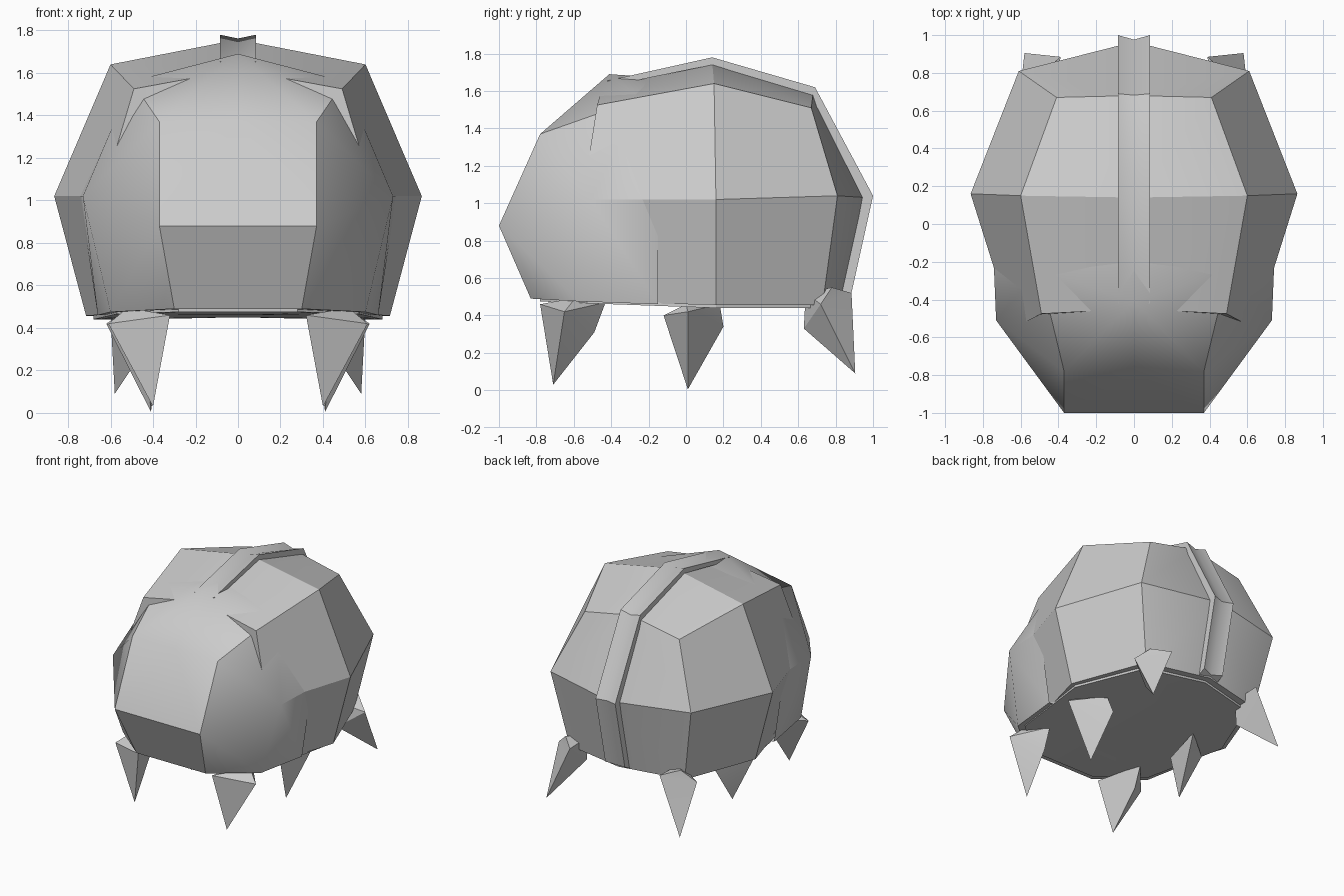
import bpy, bmesh

if "Cube" in bpy.data.objects:
    bpy.data.objects.remove(bpy.data.objects["Cube"])

gray = bpy.data.materials.new("light_gray")
gray.diffuse_color = (0.6, 0.6, 0.6, 1)
gray.use_nodes = True
gray.node_tree.nodes["Principled BSDF"].inputs["Base Color"].default_value = gray.diffuse_color


def build(name, verts, faces, mirror=True, angle=0.5):
    """Make a half (or whole) part, mirror it across x and shade it."""
    me = bpy.data.meshes.new(name)
    me.from_pydata(verts, [], faces)
    bm = bmesh.new()
    bm.from_mesh(me)
    bmesh.ops.recalc_face_normals(bm, faces=bm.faces)
    bm.to_mesh(me)
    bm.free()
    me.materials.append(gray)
    ob = bpy.data.objects.new(name, me)
    bpy.context.collection.objects.link(ob)
    if mirror:
        mod = ob.modifiers.new("mirror", 'MIRROR')
        mod.use_clip = True
        mod.merge_threshold = 0.001
    bpy.ops.object.select_all(action='DESELECT')
    ob.select_set(True)
    bpy.context.view_layer.objects.active = ob
    if mirror:
        bpy.ops.object.modifier_apply(modifier="mirror")
    bpy.ops.object.shade_smooth_by_angle(angle=angle)
    return ob


# shell: columns front, middle, back, each from crown to lower rim
shell = [
    (0, -.45, 1.615), (.49, -.475, 1.525), (.64, -.555, 1.02), (.53, -.5, .47),
    (0, .14, 1.757), (.6, .15, 1.64), (.865, .16, 1.02), (.715, .16, .457),
    (0, .68, 1.595), (.41, .67, 1.51), (.61, .81, 1.04), (.5, .73, .457),
    (0, .965, 1.03), (0, .84, .467), (0, -.5, .47),
]
faces = [(c + r, c + r + 1, c + r + 5, c + r + 4) for c in (0, 4) for r in range(3)]
faces += [(8, 9, 10, 12), (12, 10, 11, 13), (0, 1, 2, 3, 14), (14, 3, 7, 11, 13)]
build("shell", shell, faces)

# head: faceted snout pushed out of the shell
head = [
    (0, -.41, 1.69), (0, -.78, 1.37), (.37, -.78, 1.37), (.37, -1, .88),
    (0, -1, .88), (.3, -.83, .49), (0, -.83, .49), (.73, -.51, 1.02),
    (.6, -.57, .475), (.5, -.24, 1.56), (0, .1, 1.655), (.745, -.15, 1.02),
    (.66, -.15, .46), (0, -.15, .46),
]
build("head", head, [
    (0, 1, 2), (0, 2, 9), (0, 9, 10), (2, 7, 9), (9, 7, 11), (2, 3, 7),
    (3, 8, 7), (3, 5, 8), (1, 4, 3, 2), (4, 6, 5, 3), (7, 8, 12, 11),
    (6, 5, 8, 12, 13)])

# back strip: raised band with a shallow centre groove
path = [(-.42, 1.625, -.42, 1.655), (.14, 1.74, .14, 1.78), (.67, 1.57, .69, 1.62),
        (.94, 1.03, 1.0, 1.04), (.82, .47, .88, .5)]
verts, faces = [], []
for y0, z0, y1, z1 in path:
    verts += [(0, y1 * .6 + y0 * .4, z1 * .55 + z0 * .45), (.085, y1, z1),
              (.085, y0, z0), (0, y0, z0)]
for i in range(0, 16, 4):
    faces += [(i + r, i + r + 1, i + r + 5, i + r + 4) for r in range(3)]
faces += [(0, 1, 2, 3), (16, 17, 18, 19)]
build("back_strip", verts, faces)

# belly plate
rim = [(0, -.78, .475), (.28, -.78, .475), (.57, -.53, .465), (.68, .16, .44),
       (.47, .68, .44), (0, .79, .45)]
n = len(rim)
verts = rim + [(x, y, z + .04) for x, y, z in rim]
build("belly_plate", verts, [tuple(range(n)), tuple(range(n, 2 * n))] +
      [(i, i + 1, n + i + 1, n + i) for i in range(n - 1)])

# claws: two outer corners, tip, inner knee, inner root, top
claws = {
    "front_claw": [(.32, -.78, .46), (.61, -.65, .42), (.4, -.71, .03),
                   (.42, -.49, .31), (.42, -.43, .47), (.52, -.59, .495)],
    "middle_claw": [(.44, -.12, .40), (.62, .01, .42), (.41, .01, .005),
                    (.36, .2, .34), (.4, .18, .46), (.56, 0, .46)],
    "rear_claw": [(.6, .72, .46), (.39, .885, .52), (.58, .905, .09),
                  (.42, .63, .33), (.4, .64, .52), (.5, .78, .55)],
}
for name, pts in claws.items():
    build(name, pts, [(0, 1, 2), (1, 3, 2), (0, 2, 3), (1, 4, 3), (0, 3, 4),
                      (0, 5, 1), (1, 5, 4), (0, 4, 5)])
